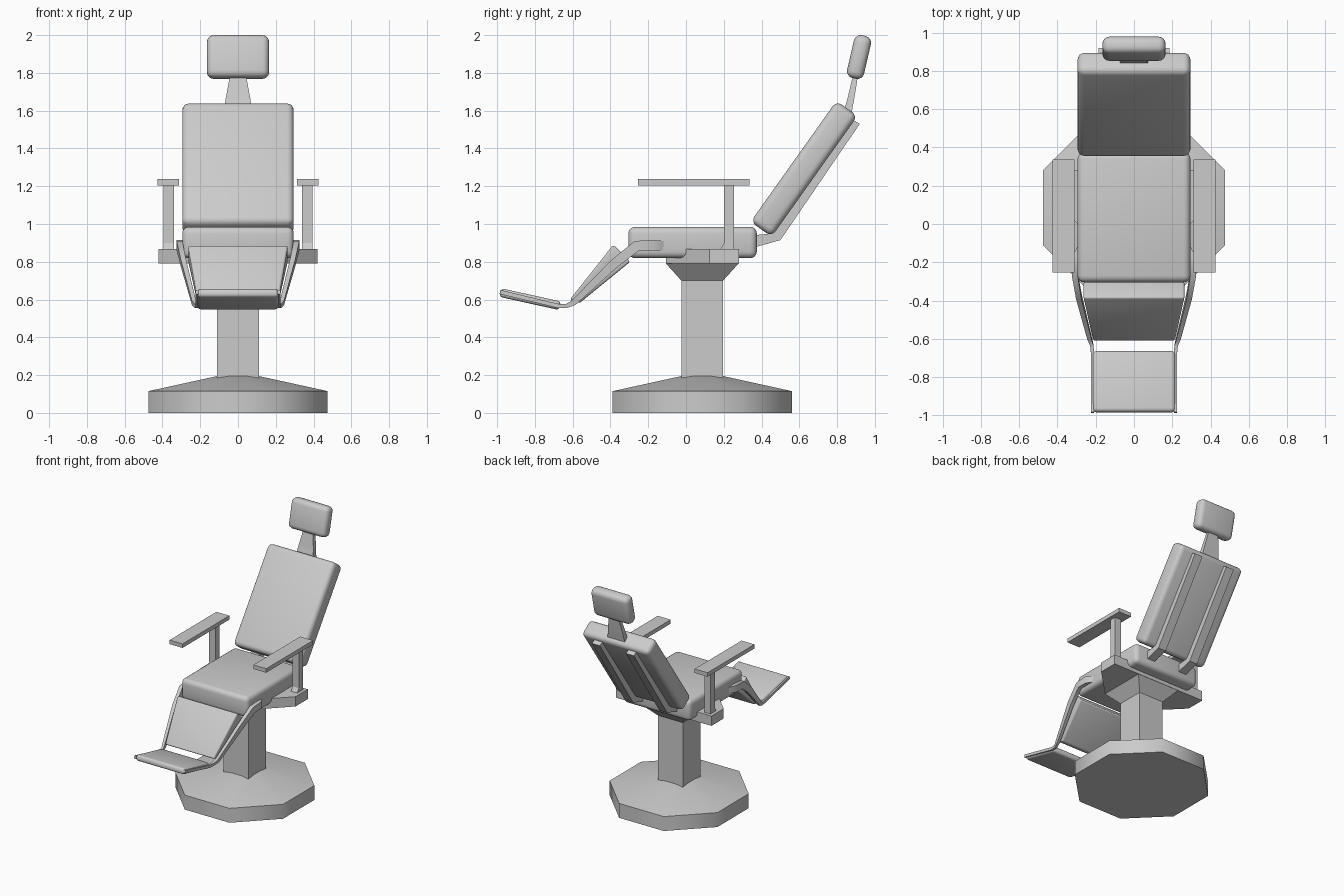
import bpy, bmesh
from math import radians, sin, cos, pi
from mathutils import Vector, Matrix

cube = bpy.data.objects.get("Cube")
if cube:
    bpy.data.objects.remove(cube, do_unlink=True)

grey = bpy.data.materials.new("plain_grey")
grey.use_nodes = True
GREY = (0.6, 0.6, 0.6, 1)
grey.diffuse_color = GREY
grey.node_tree.nodes["Principled BSDF"].inputs["Base Color"].default_value = GREY


def finish(name, bm, smooth=None):
    """Turn a bmesh into a named object, optionally smooth below an angle."""
    bmesh.ops.recalc_face_normals(bm, faces=bm.faces)
    mesh = bpy.data.meshes.new(name)
    bm.to_mesh(mesh)
    bm.free()
    mesh.materials.append(grey)
    obj = bpy.data.objects.new(name, mesh)
    bpy.context.collection.objects.link(obj)
    if smooth:
        bpy.ops.object.select_all(action='DESELECT')
        obj.select_set(True)
        bpy.context.view_layer.objects.active = obj
        bpy.ops.object.shade_smooth_by_angle(angle=radians(smooth))
    return obj


def loft(name, rings, bevel=0, smooth=None):
    """Skin equal-length rings of points and cap both ends."""
    bm = bmesh.new()
    loops = [[bm.verts.new(p) for p in ring] for ring in rings]
    for a, b in zip(loops, loops[1:]):
        for i in range(len(a)):
            j = (i + 1) % len(a)
            bm.faces.new((a[i], a[j], b[j], b[i]))
    bm.faces.new(loops[0])
    bm.faces.new(loops[-1])
    if bevel:
        bmesh.ops.bevel(bm, geom=bm.edges[:], offset=bevel, segments=4,
                        profile=0.5, affect='EDGES', clamp_overlap=True)
    return finish(name, bm, smooth)


def side_prism(name, profile, x0, x1):
    """Extrude a side (y, z) profile across x."""
    return loft(name, [[(x, y, z) for y, z in profile] for x in (x0, x1)])


def rect(cx, cy, hx, hy, z):
    return [(cx + sx * hx, cy + sy * hy, z)
            for sx, sy in ((-1, -1), (1, -1), (1, 1), (-1, 1))]


def pad(name, centre, size, tilt, bevel):
    """Rounded cushion, leaned back by tilt degrees."""
    turn = Matrix.Translation(centre) @ Matrix.Rotation(radians(-tilt), 4, 'X')
    hx, hy, hz = (s / 2 for s in size)
    rings = [[turn @ Vector(p) for p in rect(0, 0, hx, hy, z)] for z in (-hz, hz)]
    return loft(name, rings, bevel, 60)


# Octagonal base, square column and flared head
MID = 0.086


def octagon(apothem, z):
    r = apothem / cos(pi / 8)
    return [(r * cos(pi * (i + 0.5) / 4), MID + r * sin(pi * (i + 0.5) / 4), z)
            for i in range(8)]


loft("base", [octagon(0.475, 0), octagon(0.475, 0.115), octagon(0.11, 0.195)], smooth=50)
loft("column", [rect(0, MID, 0.11, 0.11, z) for z in (0.18, 0.70)])
loft("column_head", [rect(0, MID, 0.11, 0.11, 0.70), rect(0, MID, 0.19, 0.192, 0.79)])

# Winged plate that carries the seat and arms
half = [(0.19, -0.105), (0.42, 0.125), (0.42, 0.28)]
outline = half + [(-x, y) for x, y in reversed(half)]
loft("seat_plate", [[(x, y, z) for x, y in outline] for z in (0.79, 0.868)])

# Cushions
pad("seat", (0, 0.035, 0.902), (0.59, 0.68, 0.166), 0, 0.035)
pad("backrest", (0, 0.625, 1.292), (0.59, 0.137, 0.785), 35.4, 0.035)
pad("headrest", (0, 0.916, 1.884), (0.33, 0.092, 0.232), 13, 0.036)
pad("footrest", (0, -0.825, 0.602), (0.43, 0.325, 0.046), 12.5, 0.018)

# Calf cushion: wedge, wider and thicker at the top
loft("calf_rest", [[(s * w, y, z) for s, w, y, z in
                    ((-1, wb, yb, zb), (1, wb, yb, zb), (1, wf, yf, zf), (-1, wf, yf, zf))]
                   for wb, yb, zb, wf, yf, zf in
                   ((0.215, -0.565, 0.58, 0.215, -0.615, 0.60),
                    (0.265, -0.295, 0.80, 0.265, -0.385, 0.89))], 0.012, 60)

# Tapered neck
loft("neck", [rect(0, 0.855, 0.076, 0.022, 1.59), rect(0, 0.872, 0.066, 0.018, 1.66),
              rect(0, 0.9, 0.04, 0.013, 1.80)])

STRUT = [(0.30, 0.88), (0.375, 0.88), (0.50, 0.915), (0.92, 1.53),
         (0.87, 1.56), (0.46, 0.95), (0.375, 0.942), (0.30, 0.942)]
POST = [(0.255, 0.86), (0.178, 0.86), (0.202, 0.90), (0.202, 1.21), (0.255, 1.21)]
# Leg rail stations: x, y, z, width, height
RAIL = [(0.28, -0.12, 0.885, 0.03, 0.05), (0.31, -0.17, 0.888, 0.03, 0.055),
        (0.31, -0.26, 0.885, 0.03, 0.055), (0.288, -0.38, 0.79, 0.028, 0.05),
        (0.233, -0.595, 0.583, 0.022, 0.03), (0.22, -0.635, 0.565, 0.018, 0.022),
        (0.217, -0.68, 0.567, 0.016, 0.022), (0.217, -0.985, 0.64, 0.016, 0.022)]


def rail_rings(side):
    rings = []
    for i, (x, y, z, w, h) in enumerate(RAIL):
        a, b = RAIL[max(i - 1, 0)], RAIL[min(i + 1, len(RAIL) - 1)]
        up = Vector((0, a[2] - b[2], b[1] - a[1])).normalized() * h / 2
        out = Vector((w / 2, 0, 0))
        c = Vector((x, y, z))
        ring = [c + out + up, c + out - up, c - out - up, c - out + up]
        rings.append([(side * p.x, p.y, p.z) for p in ring])
    return rings


# Paired parts
for word, s in (("left", 1), ("right", -1)):
    side_prism(word + "_back_strut", STRUT, s * 0.115, s * 0.185)
    side_prism(word + "_arm_post", POST, s * 0.34, s * 0.395)
    loft(word + "_armrest", [rect(s * 0.369, 0.042, 0.057, 0.295, z) for z in (1.205, 1.237)])
    loft(word + "_leg_rail", rail_rings(s), smooth=40)
